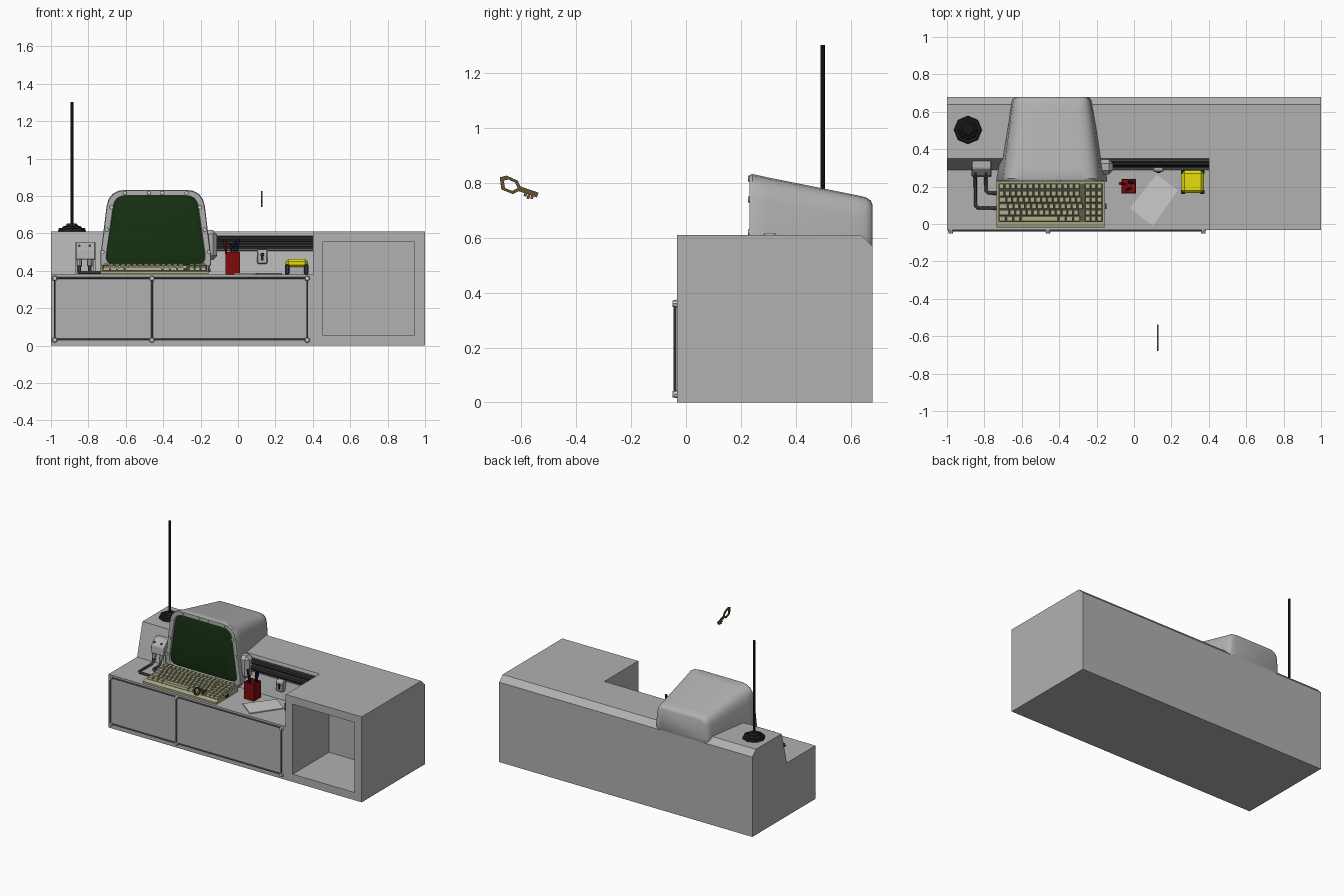
import bpy, bmesh, math
from mathutils import Matrix, Vector

if "Cube" in bpy.data.objects:
    bpy.data.objects.remove(bpy.data.objects["Cube"])

def mat(name, r, g, b):
    m = bpy.data.materials.new(name)
    m.diffuse_color = (r, g, b, 1)
    m.use_nodes = True
    m.node_tree.nodes["Principled BSDF"].inputs["Base Color"].default_value = m.diffuse_color
    return m

GREY = mat("grey", .44, .44, .44)
LIGHT = mat("light_grey", .62, .62, .62)
BLACK = mat("black", .012, .012, .013)
DARK = mat("dark_grey", .045, .045, .048)
PIPE = mat("pipe_grey", .025, .025, .026)
RAIL = mat("rail_grey", .1, .1, .1)
GREEN = mat("screen_green", .008, .03, .006)
BEIGE = mat("beige", .42, .42, .25)
WELL = mat("dark_beige", .12, .12, .07)
RED = mat("red", .22, .003, .003)
BLUE = mat("blue", .008, .01, .07)
YELLOW = mat("yellow", .8, .73, .002)
PAPER = mat("paper", .85, .85, .85)
BRONZE = mat("bronze", .13, .085, .03)

def finish(name, bm, m=None, bevel=0, smooth=False):
    bmesh.ops.recalc_face_normals(bm, faces=bm.faces)
    if bevel:
        bmesh.ops.bevel(bm, geom=bm.edges[:], offset=bevel, segments=1, affect='EDGES')
    me = bpy.data.meshes.new(name)
    bm.to_mesh(me)
    bm.free()
    o = bpy.data.objects.new(name, me)
    bpy.context.collection.objects.link(o)
    me.materials.append(m or GREY)
    if smooth:
        bpy.context.view_layer.objects.active = o
        o.select_set(True)
        bpy.ops.object.shade_smooth_by_angle(angle=math.radians(35))
        o.select_set(False)
    return o

def add_loft(bm, rings, caps=(True, True)):
    vs = [[bm.verts.new(p) for p in r] for r in rings]
    n = len(vs[0])
    for a, b in zip(vs, vs[1:]):
        for i in range(n):
            bm.faces.new((a[i], a[(i + 1) % n], b[(i + 1) % n], b[i]))
    if caps[0]: bm.faces.new(vs[0])
    if caps[1]: bm.faces.new(vs[-1])

def add_box(bm, lo, hi, taper=0):
    x0, y0, z0 = lo
    x1, y1, z1 = hi
    add_loft(bm, [[(x0 + t, y0 + t, z), (x1 - t, y0 + t, z), (x1 - t, y1 - t, z), (x0 + t, y1 - t, z)]
                  for z, t in ((z0, 0), (z1, taper))])

def box(name, lo, hi, m=None, bevel=0):
    bm = bmesh.new()
    add_box(bm, lo, hi)
    return finish(name, bm, m, bevel)

def extrude_x(name, prof, x0, x1, m=None, bevel=0):
    bm = bmesh.new()
    add_loft(bm, [[(x, y, z) for y, z in prof] for x in (x0, x1)])
    return finish(name, bm, m, bevel)

def rod(name, a, b, r, m=None, n=8, r2=None):
    a, b = Vector(a), Vector(b)
    bm = bmesh.new()
    M = Matrix.Translation((a + b) / 2) @ (b - a).to_track_quat('Z', 'Y').to_matrix().to_4x4()
    bmesh.ops.create_cone(bm, cap_ends=True, segments=n, radius1=r, radius2=r if r2 is None else r2,
                          depth=(b - a).length, matrix=M)
    return finish(name, bm, m, smooth=n > 8)

# Desk: low counter with sloped riser, and tall right block with a front cavity
BACK = [(.68, 0), (.68, .57), (.64, .61)]
extrude_x("counter", [(-.033, 0)] + BACK + [(.35, .61), (.29, .38), (-.033, .38)], -1, .4)
bm = bmesh.new()
add_loft(bm, [[(x, y, z) for y, z in [(-.033, 0)] + BACK + [(-.033, .61)]] for x in (.4, 1)])
bmesh.ops.recalc_face_normals(bm, faces=bm.faces)
front = min(bm.faces, key=lambda f: f.calc_center_median().y)
bmesh.ops.inset_region(bm, faces=[front], thickness=.055, use_even_offset=True)
ext = bmesh.ops.extrude_discrete_faces(bm, faces=[front])
bmesh.ops.translate(bm, verts=ext["faces"][0].verts[:], vec=(0, .41, 0))
finish("cabinet_block", bm)

# Front rails with corner knobs
for z in (.032, .362):
    rod("front_rail", (-.98, -.034, z), (.37, -.034, z), .005, RAIL)
for x in (-.98, -.46, .37):
    rod("front_post", (x, -.04, .03), (x, -.04, .362), .005, RAIL)
    for z in (.03, .36):
        rod("rail_knob", (x, -.032, z), (x, -.05, z), .015, LIGHT, 8, .011)

# Monitor: lofted rounded trapezoids
CX = -.44
def ring(y, wb, wt, zb, zt, r, n=5):
    c = [Vector((CX + s * w, y, z)) for s, w, z in ((-1, wb, zb), (1, wb, zb), (1, wt, zt), (-1, wt, zt))]
    pts = []
    for i in range(4):
        p, q, s = c[i], c[i - 1], c[(i + 1) % 4]
        a, b = p + (q - p).normalized() * r, p + (s - p).normalized() * r
        for k in range(n):
            t = k / (n - 1)
            pts.append(a * (1 - t) ** 2 + p * 2 * t * (1 - t) + b * t * t)
    return pts

bm = bmesh.new()
add_loft(bm, [ring(.25, .27, .217, .432, .8, .06), ring(.232, .273, .22, .429, .803, .06),
              ring(.232, .304, .249, .387, .829, .09), ring(.242, .307, .252, .384, .833, .09),
              ring(.3, .295, .245, .386, .82, .09), ring(.625, .226, .207, .5, .755, .07),
              ring(.655, .219, .2, .53, .748, .06), ring(.673, .209, .19, .56, .737, .05),
              ring(.68, .195, .178, .57, .722, .04)], (False, True))
finish("monitor_shell", bm, smooth=True)
bm = bmesh.new()
add_loft(bm, [ring(.244, .27, .217, .432, .8, .06), ring(.238, .245, .195, .46, .775, .05)], (False, True))
finish("screen", bm, GREEN, smooth=True)
for s in (-1, 1):
    for x, z in ((.035, .816), (.165, .816), (.236, .74), (.262, .62), (.285, .5)):
        rod("bezel_bolt", (CX + s * x, .236, z), (CX + s * x, .226, z), .012, LIGHT, 8, .01)
box("monitor_side_mount", (-.22, .265, .46), (-.112, .345, .618), None, .022)

# Keyboard: wedge body and rows of tapered caps
extrude_x("keyboard_body", [(-.02, .383), (-.02, .396), (.0, .402), (.228, .428), (.228, .383)], -.735, -.158, BEIGE)
extrude_x("keyboard_well", [(.01, .4), (.01, .4045), (.216, .428), (.216, .42)], -.725, -.165, WELL)
bm = bmesh.new()
def cap(x, y, w, d=.031):
    z = .403 + y * .114
    add_box(bm, (x, y, z), (x + w, y + d, z + .016), .003)
for row, y in enumerate((.012, .046, .08, .114, .148, .186)):
    x = -.722
    while x < -.30:
        w = .028
        if row == 0:
            w = .2 if -.64 < x < -.55 else .036
        elif x < -.72 and row < 4:
            w = .062 - row * .008
        w = min(w, -.27 - x)
        cap(x, y, w)
        x += w + .003
    for k in range(3):
        cap(-.262 + k * .0315, y, .0285)
finish("keycaps", bm, BEIGE)
box("keyboard_knob", (-.158, .08, .395), (-.148, .11, .412), DARK)

# Cable socket on the riser, with two bent cables to the keyboard
extrude_x("cable_socket", [(.345, .555), (.298, .555), (.258, .515), (.252, .46), (.3, .46)], -.868, -.762, None, .004)
for x in (-.868, -.775):
    extrude_x("socket_flank", [(.31, .382), (.335, .53), (.3, .52), (.268, .46), (.268, .382)], x, x + .013)
for x, y in ((-.848, .085), (-.792, .165)):
    cu = bpy.data.curves.new("keyboard_cable", 'CURVE')
    cu.dimensions = '3D'
    cu.bevel_depth, cu.bevel_resolution, cu.use_fill_caps = .009, 1, True
    pts = [(x, .27, .48), (x, .258, .41), (x, .24, .391), (x, y + .015, .391), (x + .015, y, .391), (-.73, y, .391)]
    sp = cu.splines.new('POLY')
    sp.points.add(len(pts) - 1)
    for p, c in zip(sp.points, pts):
        p.co = (*c, 1)
    cu.materials.append(DARK)
    bpy.context.collection.objects.link(bpy.data.objects.new("keyboard_cable", cu))
    rod("cable_plug", (x, .262, .425), (x, .275, .475), .014, GREY)
    rod("socket_screw", (x, .275, .535), (x, .262, .535), .005, RAIL)

# Antenna
for z0, z1, r0, r1 in ((.61, .628, .075, .07), (.628, .64, .055, .045), (.64, .652, .036, .025)):
    rod("antenna_base", (-.888, .503, z0), (-.888, .503, z1), r0, BLACK, 8, r1)
rod("antenna_mast", (-.888, .498, .64), (-.888, .498, 1.303), .008, BLACK)

# Pipes along the riser
for y, z, r in ((.328, .57, .017), (.32, .531, .017)):
    rod("riser_pipe", (-.13, y, z), (.4, y, z), r, PIPE)
extrude_x("pipe_tray", [(.315, .505), (.306, .509), (.337, .59), (.347, .588)], -.13, .4, RAIL)

# Pencil cup with pens
bm = bmesh.new()
def sq(h, z): return [(-.028 + sx * h, .202 + sy * h, z) for sx, sy in ((-1, -1), (1, -1), (1, 1), (-1, 1))]
add_loft(bm, [sq(.039, .381), sq(.039, .5), sq(.034, .5), sq(.034, .39)])
finish("pencil_cup", bm, RED)
for dx, dy, tx, ty, h, m in ((-.02, .01, -.045, .015, .565, RED), (.01, -.01, -.012, -.02, .545, BLUE),
                             (.015, .015, .03, .02, .57, BLUE), (.0, .02, .012, .03, .555, BLACK)):
    a, b = Vector((-.028 + dx, .202 + dy, .392)), Vector((-.028 + tx, .202 + ty, h))
    rod("pen", a, b, .006, m, 6)
    rod("pen_cap", a.lerp(b, .82), b + (b - a) * .02, .009, m, 6)

# Paper sheets
bm = bmesh.new()
C = [(.12, .265), (.235, .18), (.1, -.01), (-.022, .085)]
add_loft(bm, [[(x, y, z) for x, y in C] for z in (.381, .388)])
finish("paper_sheets", bm, PAPER)

# Lock plate with keyhole
extrude_x("lock_plate", [(.278, .437), (.278, .502), (.286, .515), (.33, .515), (.31, .437)], .102, .158, None, .006)
rod("keyhole_round", (.13, .282, .487), (.13, .274, .487), .011, BLACK)
box("keyhole_slot", (.124, .274, .455), (.136, .282, .485), BLACK)

# Yellow box on dark corner feet
box("yellow_box_lid", (.255, .165, .418), (.373, .285, .463), YELLOW, .014)
box("yellow_box_core", (.268, .176, .381), (.36, .275, .43), GREY)
for x in (.25, .352):
    for y in (.16, .264):
        box("yellow_box_foot", (x, y, .381), (x + .026, y + .026, .436), DARK, .006)

# Floating key: hexagonal bow, shaft and teeth
bm = bmesh.new()
def hexa(x, k): return [(x, u * k, v * k) for u, v in
                        ((-.048, .016), (-.026, .03), (.018, .026), (.043, 0), (.018, -.026), (-.028, -.024))]
add_loft(bm, [hexa(-.004, 1), hexa(.004, 1), hexa(.004, .62), hexa(-.004, .62), hexa(-.004, 1)], (False, False))
add_box(bm, (-.004, .032, -.009), (.004, .104, .009))
for u, d in ((.056, .02), (.069, .025), (.082, .02)):
    add_box(bm, (-.003, u, -d), (.003, u + .01, -.006))
bmesh.ops.remove_doubles(bm, verts=bm.verts, dist=1e-5)
key = finish("key", bm, BRONZE)
key.location = (.127, -.639, .79)
key.rotation_euler = (math.radians(-19), 0, 0)
